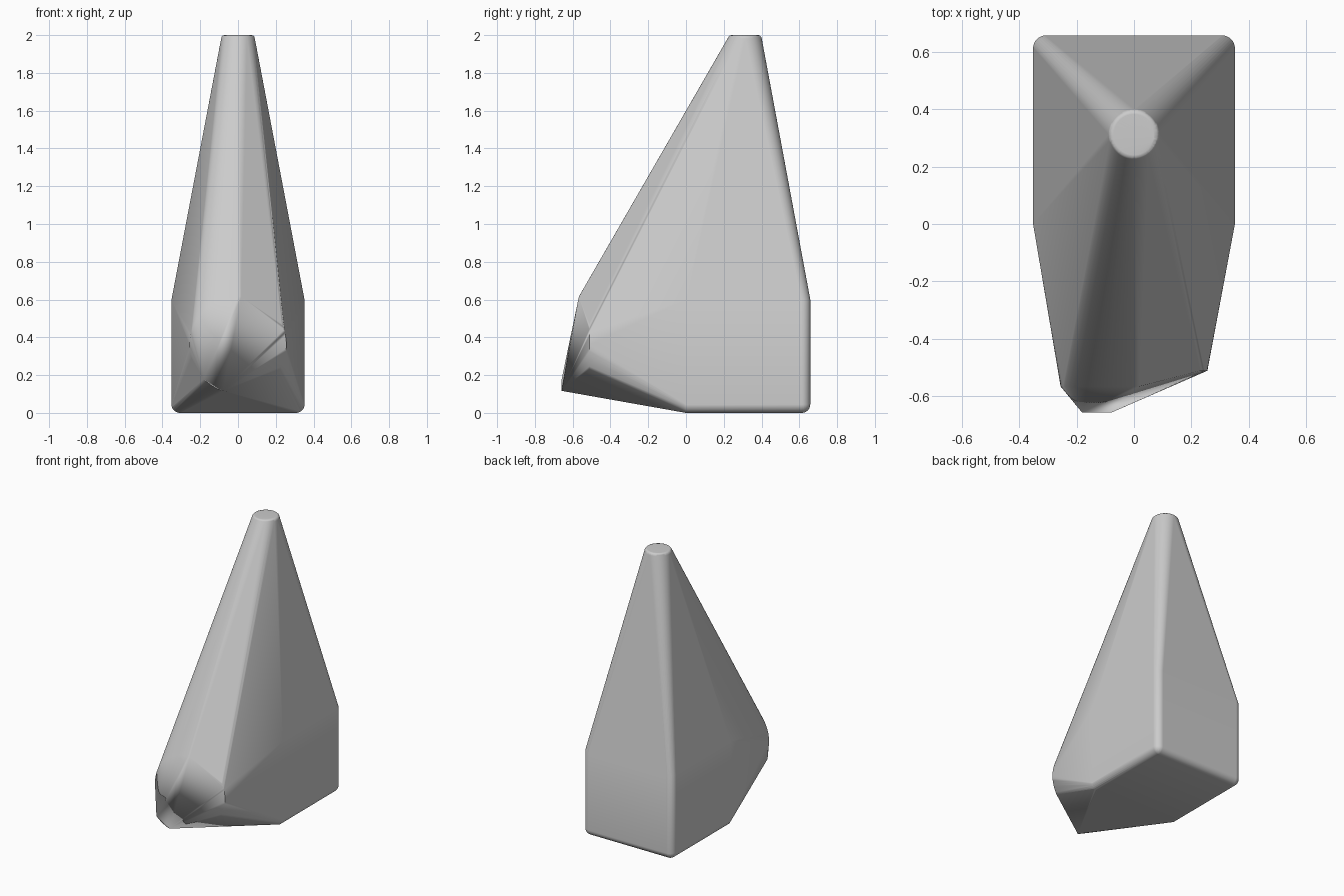
import bpy, bmesh
from math import sin, cos, radians, pi

cube = bpy.data.objects.get("Cube")
if cube:
    bpy.data.objects.remove(cube, do_unlink=True)

STEP = 3.75  # degrees between points on every arc


def arc(start, end):
    """Angles from start to end in radians, both included."""
    n = max(1, round((end - start) / STEP))
    return [radians(start + (end - start) * i / n) for i in range(n + 1)]


points = []

# Rounded rear block: bottom, side and back edges softened, front and top crisp
half, back, shoulder, r = 0.352, 0.658, 0.6, 0.045
for side in (-1, 1):
    cx, cy = side * (half - r), back - r
    points.append((side * half, 0, shoulder))
    for a in arc(0, 90):
        points.append((cx + side * r * cos(a), 0, r - r * sin(a)))
        points.append((cx + side * r * cos(a), cy + r * sin(a), shoulder))
        for b in arc(0, 90)[::4]:
            points.append((cx + side * r * cos(a) * cos(b),
                           cy + r * sin(a) * cos(b), r - r * sin(b)))

# Round tip with a small softened rim
tip_y, tip_r, soft = 0.312, 0.089, 0.018
for a in arc(0, 360)[:-1]:
    for b in (0, pi / 6, pi / 3, pi / 2):
        ring = tip_r - soft + soft * cos(b)
        points.append((ring * cos(a), tip_y + ring * sin(a), 2 - soft + soft * sin(b)))

# Round nose whose rim is cut to three depths
nose_z, nose_r = 0.36, 0.256
for start, end, depth in ((-30, 26, -0.512), (86, 196, -0.567), (225, 252, -0.658)):
    for a in arc(start, end):
        points.append((nose_r * cos(a), depth, nose_z + nose_r * sin(a)))

# Stretch one skin around the block, tip and nose
bm = bmesh.new()
for p in points:
    bm.verts.new(p)
bmesh.ops.remove_doubles(bm, verts=bm.verts, dist=0.0005)
bmesh.ops.convex_hull(bm, input=bm.verts)
bmesh.ops.delete(bm, geom=[v for v in bm.verts if not v.link_faces], context="VERTS")
bmesh.ops.recalc_face_normals(bm, faces=bm.faces)
mesh = bpy.data.meshes.new("tapered_body")
bm.to_mesh(mesh)
bm.free()
body = bpy.data.objects.new("tapered_body", mesh)
bpy.context.collection.objects.link(body)

# Plain grey finish
grey = bpy.data.materials.new("light_grey")
grey.use_nodes = True
colour = (0.6, 0.6, 0.6, 1)
grey.diffuse_color = colour
grey.node_tree.nodes["Principled BSDF"].inputs["Base Color"].default_value = colour
mesh.materials.append(grey)

# Smooth the round areas while the large faces stay flat
bpy.ops.object.select_all(action="DESELECT")
body.select_set(True)
bpy.context.view_layer.objects.active = body
bpy.ops.object.shade_smooth_by_angle(angle=radians(50))
weighted = body.modifiers.new("flat_large_faces", "WEIGHTED_NORMAL")
weighted.keep_sharp = True
weighted.weight = 100
